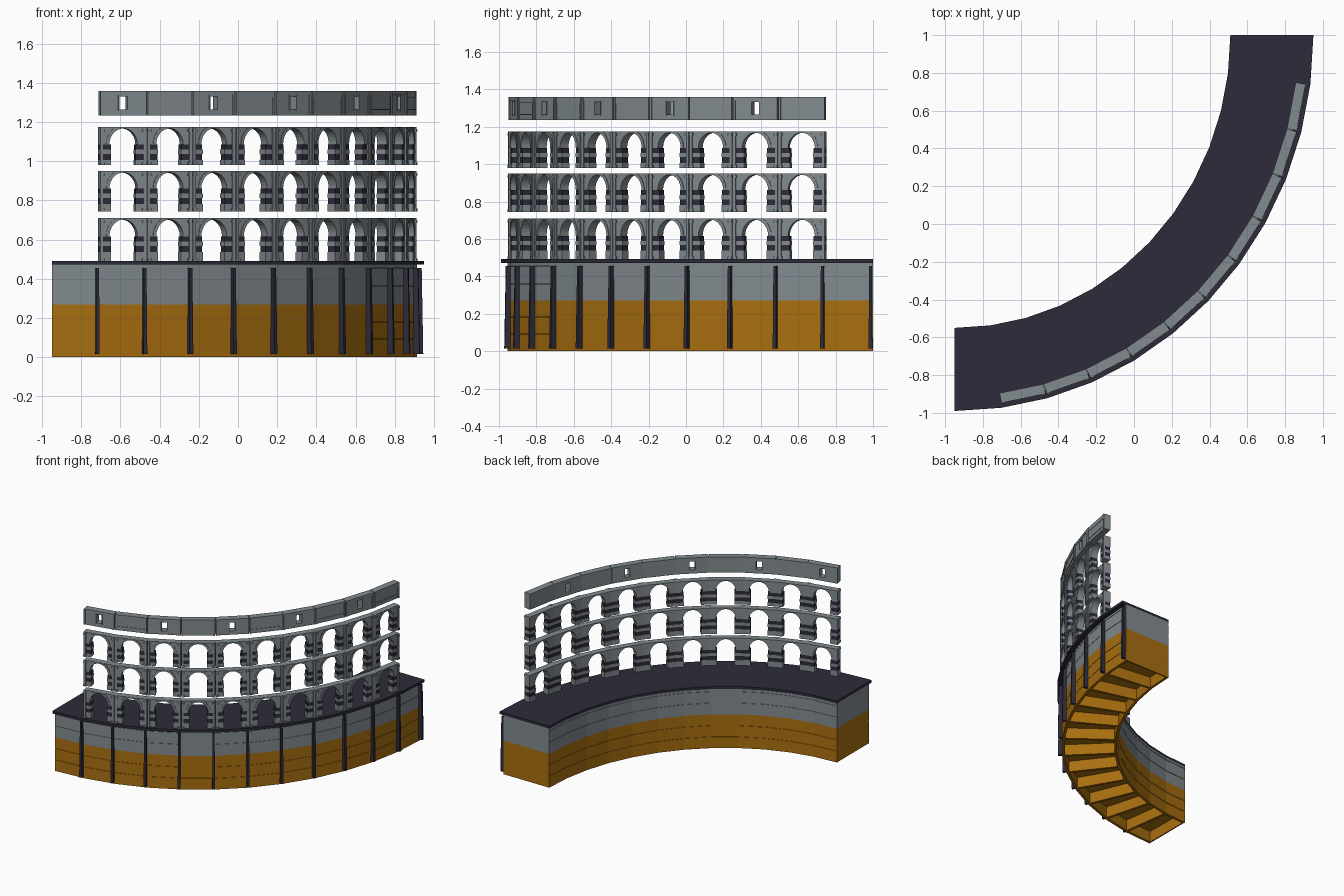
import bpy, bmesh, math
from mathutils import Vector

if "Cube" in bpy.data.objects:
    bpy.data.objects.remove(bpy.data.objects["Cube"])

CX, CY, RX, RY = -0.95, 1.0, 1.90, 1.99     # quarter ellipse in plan
STEP = math.radians(7.5)


def material(name, rgb):
    m = bpy.data.materials.new(name)
    m.diffuse_color = (*rgb, 1)
    m.use_nodes = True
    m.node_tree.nodes["Principled BSDF"].inputs["Base Color"].default_value = m.diffuse_color
    return m


GREY = material("stone grey", (0.225, 0.258, 0.278))
DARK = material("dark slate", (0.026, 0.024, 0.042))
GOLD = material("golden orange", (0.40, 0.16, 0.005))


def plan(t, off, z=0.0):
    """Point on the plan curve at angle t, pushed outward by off."""
    return Vector((CX + (RX + off) * math.sin(t), CY - (RY + off) * math.cos(t), z))


def finish(name, bm, mat):
    bmesh.ops.recalc_face_normals(bm, faces=bm.faces)
    me = bpy.data.meshes.new(name)
    bm.to_mesh(me)
    bm.free()
    me.materials.append(mat)
    ob = bpy.data.objects.new(name, me)
    bpy.context.collection.objects.link(ob)
    return ob


def loft(bm, sections):
    """Join equal closed sections into a capped solid."""
    rows = [[bm.verts.new(p) for p in s] for s in sections]
    n = len(rows[0])
    for a, b in zip(rows, rows[1:]):
        for i in range(n):
            j = (i + 1) % n
            bm.faces.new((a[i], a[j], b[j], b[i]))
    bm.faces.new(rows[0][::-1])
    bm.faces.new(rows[-1])


def ring(name, o0, o1, z0, z1, mat):
    bm = bmesh.new()
    loft(bm, [[plan(k * STEP, o, z) for o, z in ((o0, z0), (o1, z0), (o1, z1), (o0, z1))]
              for k in range(13)])
    return finish(name, bm, mat)


# ---- curved base: courses over a recessed core, hollow underneath ----
ring("base_outer_skirt", -0.055, -0.035, 0, 0.089, GOLD)
ring("base_inner_skirt", -0.44, -0.42, 0, 0.089, GOLD)
ring("base_core_lower", -0.436, -0.039, 0.087, 0.27, GOLD)
ring("base_core_upper", -0.436, -0.039, 0.27, 0.472, GREY)
for i, (z0, z1, m) in enumerate([(0.092, 0.179, GOLD), (0.182, 0.27, GOLD),
                                 (0.27, 0.36, GREY), (0.363, 0.452, GREY),
                                 (0.455, 0.472, GREY)]):
    ring(f"base_course_{i + 1}", -0.44, -0.035, z0, z1, m)
ring("deck_plate", -0.44, 0.0, 0.472, 0.492, DARK)

# radial ribs under the base
bm = bmesh.new()
for k in range(13):
    t = k * STEP
    lo, hi = max(t - 0.006, 0), min(t + 0.006, math.pi / 2)
    loft(bm, [[plan(a, o, z) for a, o in ((lo, -0.43), (lo, -0.045), (hi, -0.045), (hi, -0.43))]
              for z in (0, 0.0885)])
finish("base_ribs", bm, GOLD)

# dark fins on the outer face
bm = bmesh.new()
for k in range(1, 13):
    t = k * STEP - 0.007
    loft(bm, [[plan(t + s * w, o, z) for s, o in ((-1, -0.06), (-1, d), (1, d), (1, -0.06))]
              for z, w, d in ((0.015, 0.005, -0.004), (0.455, 0.0038, -0.012))])
finish("base_fins", bm, DARK)


# ---- arcade wall: ten straight bays ----
class Bay:
    def __init__(self, k):
        a, b = plan((k + 1) * STEP, -0.022), plan((k + 2) * STEP, -0.022)
        self.u = (b - a).normalized()
        self.v = Vector((self.u.y, -self.u.x, 0))
        self.o = (a + b) / 2
        self.w = (b - a).length / 2 - 0.002

    def prism(self, bm, poly, v0, v1):
        loft(bm, [[self.o + self.u * u + self.v * v + Vector((0, 0, z)) for u, z in poly]
                  for v in (v0, v1)])

    def box(self, bm, u0, u1, z0, z1, v0, v1):
        self.prism(bm, [(u0, z0), (u1, z0), (u1, z1), (u0, z1)], v0, v1)

    def pair(self, bm, u0, u1, *rest):
        self.box(bm, u0, u1, *rest)
        self.box(bm, -u1, -u0, *rest)


bays = [Bay(k) for k in range(10)]
BACK, FACE = -0.056, -0.006


def arc(r, h, s, n=14):
    return [(-r * math.cos(math.pi * i / n), s + h * math.sin(math.pi * i / n))
            for i in range(n + 1)]


for tier, (b, s, top) in enumerate([(0.49, 0.617, 0.71), (0.745, 0.862, 0.95),
                                    (0.98, 1.087, 1.175)], 1):
    arches, piers, bands, cols = (bmesh.new() for _ in range(4))
    h = top - s - 0.007
    for bay in bays:
        w = bay.w
        # arched panel and raised arch ring
        bay.prism(arches, [(-w, s)] + arc(0.073, h, s) + [(w, s), (w, top), (-w, top)], BACK, FACE)
        outer = [(u, min(z, top - 0.002)) for u, z in arc(0.090, h + 0.017, s)]
        bay.prism(arches, arc(0.073, h, s) + outer[::-1], FACE - 0.004, FACE + 0.004)
        # pier blocks in alternating courses
        for z0, z1 in ((b, s - 0.08), (s - 0.05, s - 0.027)):
            bay.pair(piers, 0.063, w, z0, z1, BACK, FACE)
        for z0, z1 in ((s - 0.08, s - 0.05), (s - 0.027, s)):
            bay.pair(bands, 0.065, w, z0, z1, BACK + 0.003, FACE - 0.002)
        # half columns at the joints, with base and capital
        bay.pair(cols, w - 0.017, w, b, top, FACE - 0.004, 0.001)
        bay.pair(cols, w - 0.023, w, b, b + 0.015, FACE - 0.004, 0.004)
        bay.pair(cols, w - 0.023, w, top - 0.022, top - 0.012, FACE - 0.004, 0.004)
    finish(f"tier_{tier}_arches", arches, GREY)
    finish(f"tier_{tier}_piers", piers, GREY)
    finish(f"tier_{tier}_pier_bands", bands, DARK)
    finish(f"tier_{tier}_half_columns", cols, GREY)

# ---- attic: plain panels alternating with windowed ones ----
attic = bmesh.new()
Z0, Z1 = 1.235, 1.36
for k, bay in enumerate(bays):
    w = bay.w - 0.002
    if k % 2 == 0:
        bay.pair(attic, 0.021, w, Z0, Z1, BACK, FACE)
        bay.box(attic, -0.021, 0.021, Z0, 1.265, BACK, FACE)
        bay.box(attic, -0.021, 0.021, 1.332, Z1, BACK, FACE)
        bay.pair(attic, 0.021, 0.027, 1.259, 1.338, FACE - 0.003, FACE + 0.004)
    else:
        bay.box(attic, -w, w, Z0, Z1, BACK, FACE)
        bay.box(attic, -w, w, 1.262, 1.268, FACE - 0.003, FACE + 0.004)
    bay.box(attic, -w, w, 1.326 if k % 2 else 1.340, Z1, FACE - 0.003, FACE + 0.003)
    bay.pair(attic, w - 0.012, w, Z0, Z1, FACE - 0.003, FACE + 0.005)
finish("attic_panels", attic, GREY)
